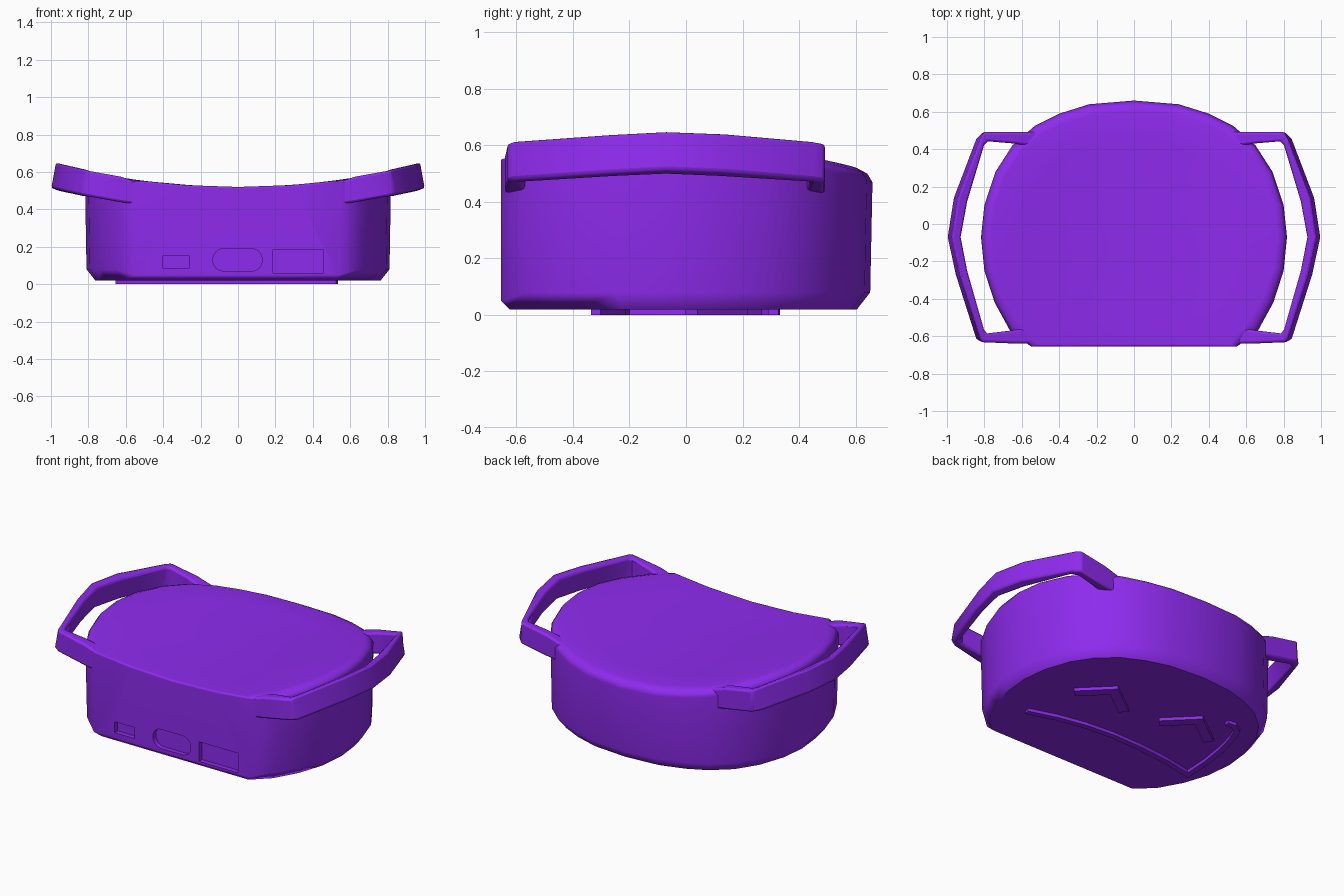
import bpy, bmesh, math
from mathutils import Vector

if "Cube" in bpy.data.objects:
    bpy.data.objects.remove(bpy.data.objects["Cube"])

purple = bpy.data.materials.new("purple")
purple.diffuse_color = (0.27, 0.024, 0.85, 1)
purple.use_nodes = True
purple.node_tree.nodes["Principled BSDF"].inputs["Base Color"].default_value = purple.diffuse_color


def top_z(x):
    return 0.52 + 0.125 * x * x


def make(name, bm):
    bmesh.ops.recalc_face_normals(bm, faces=bm.faces)
    me = bpy.data.meshes.new(name)
    bm.to_mesh(me)
    bm.free()
    ob = bpy.data.objects.new(name, me)
    bpy.context.collection.objects.link(ob)
    me.materials.append(purple)
    return ob


def smooth(ob, angle):
    bpy.ops.object.select_all(action='DESELECT')
    ob.select_set(True)
    bpy.context.view_layer.objects.active = ob
    bpy.ops.object.shade_smooth_by_angle(angle=math.radians(angle))


def bridge(bm, a, b):
    n = len(a)
    for i in range(n):
        j = (i + 1) % n
        bm.faces.new((a[i], a[j], b[j], b[i]))


def prism(name, pts, place, lo, hi):
    """Extrude a 2D outline between two levels."""
    bm = bmesh.new()
    a = [bm.verts.new(place(p, lo)) for p in pts]
    b = [bm.verts.new(place(p, hi)) for p in pts]
    bridge(bm, a, b)
    bm.faces.new(a)
    bm.faces.new(b)
    return make(name, bm)


# Body: flat front, rounded sides and back, saddle-shaped top
half = [(0, -.655), (.3, -.655), (.55, -.655), (.66, -.575), (.745, -.42), (.80, -.25),
        (.818, -.07), (.80, .1), (.74, .28), (.65, .42), (.53, .525), (.40, .59),
        (.24, .64), (0, .66)]
outline = half + [(-x, y) for x, y in half[-2:0:-1]]
bm = bmesh.new()


def ring(inset, front_inset, zfun):
    out = []
    for x, y in outline:
        fy = front_inset if y < -.6 else inset
        px, py = x * (1 - inset / .818), y * (1 - fy / .66)
        out.append(bm.verts.new((px, py, zfun(px, y < -.6))))
    return out


rings = [
    ring(.055, .03, lambda x, f: .02),
    ring(.008, 0, lambda x, f: .05 if f else .08),
    ring(0, 0, lambda x, f: top_z(x) - (.012 if f else .05)),
    ring(.018, .003, lambda x, f: top_z(x) - (.004 if f else .02)),
    ring(.055, .012, lambda x, f: top_z(x)),
]
for k in (.75, .5, .25):
    rings.append([bm.verts.new((v.co.x * k, v.co.y * k, top_z(v.co.x * k))) for v in rings[4]])
for a, b in zip(rings, rings[1:]):
    bridge(bm, a, b)
bm.faces.new(rings[0])
centre = bm.verts.new((0, 0, top_z(0)))
last = rings[-1]
for i in range(len(last)):
    bm.faces.new((last[i], last[(i + 1) % len(last)], centre))
body = make("body", bm)


# Shallow port recesses in the front
def rect(x0, x1, z0, z1):
    return [(x0, z0), (x1, z0), (x1, z1), (x0, z1)]


slot = []
for cx, cz, start in ((.075, .13, 0), (-.08, .13, 90), (-.08, .13, 180), (.075, .13, 270)):
    for s in range(5):
        a = math.radians(start + s * 22.5)
        slot.append((cx + .055 * math.cos(a), cz + .06 * math.sin(a)))
slot = [p for i, p in enumerate(slot) if (Vector(p) - Vector(slot[i - 1])).length > 1e-4]
for pts in (rect(-.4, -.262, .083, .152), slot, rect(.187, .458, .06, .183)):
    cutter = prism("port_cutter", pts, lambda p, y: (p[0], y, p[1]), -.8, -.625)
    cutter.hide_render = True
    mod = body.modifiers.new("port", 'BOOLEAN')
    mod.operation = 'DIFFERENCE'
    mod.solver = 'EXACT'
    mod.object = cutter
    bpy.context.view_layer.objects.active = body
    bpy.ops.object.modifier_apply(modifier=mod.name)
    bpy.data.objects.remove(cutter)
smooth(body, 50)
body.modifiers.new("normals", 'WEIGHTED_NORMAL').keep_sharp = True

# Side strap handles: outer and inner edges in plan, following the saddle
outer = [(.45, -.64), (.62, -.64), (.81, -.632), (.845, -.615), (.955, -.27), (.998, -.07),
         (.965, .14), (.845, .455), (.805, .492), (.62, .492), (.42, .492)]
inner = [(.45, -.54), (.66, -.57), (.785, -.585), (.80, -.565), (.89, -.25), (.925, -.07),
         (.89, .12), (.80, .42), (.78, .442), (.66, .432), (.42, .40)]
for side, sx in (("right", 1), ("left", -1)):
    bm = bmesh.new()
    secs = []
    for i, ((ox, oy), (ix, iy)) in enumerate(zip(outer, inner)):
        lean = .025 if 2 < i < 8 else 0
        lift = -.03 if i in (0, 10) else .006
        secs.append([bm.verts.new((sx * x, y, z)) for x, y, z in (
            (ox - lean, oy, top_z(ox) + lift), (ox, oy, top_z(ox) - .13),
            (ix + lean, iy, top_z(ix) - .13), (ix, iy, top_z(ix) + lift))])
    for a, b in zip(secs, secs[1:]):
        bridge(bm, a, b)
    bm.faces.new(secs[0])
    bm.faces.new(secs[-1])
    ob = make(side + "_handle", bm)
    bev = ob.modifiers.new("bevel", 'BEVEL')
    bev.width = .012
    bev.segments = 2
    bev.angle_limit = math.radians(50)
    smooth(ob, 40)


# Raised line marks on the underside
def ribbon(name, pts, w):
    pts = [Vector(p) for p in pts]
    left, right = [], []
    for i, p in enumerate(pts):
        d0 = (p - pts[i - 1]).normalized() if i else (pts[1] - p).normalized()
        d1 = (pts[i + 1] - p).normalized() if i < len(pts) - 1 else d0
        n0, n1 = Vector((-d0.y, d0.x)), Vector((-d1.y, d1.x))
        n = (n0 + n1).normalized()
        off = n * (w / 2) / max(n.dot(n0), .5)
        left.append(p + off)
        right.append(p - off)
    return prism(name, left + right[::-1], lambda p, z: (p[0], p[1], z), 0, .03)


ribbon("mouth_mark", [(.53, -.32), (.35, -.265), (.17, -.23), (-.02, -.215), (-.22, -.22),
                      (-.43, -.24), (-.635, -.28), (-.625, -.1), (-.6, .07), (-.565, .2),
                      (-.53, .28), (-.48, .315), (-.43, .31)], .035)
ribbon("eye_mark_a", [(.46, .02), (.30, .18), (.11, .04)], .06)
ribbon("eye_mark_b", [(-.13, .07), (-.29, .23), (-.48, .09)], .06)
